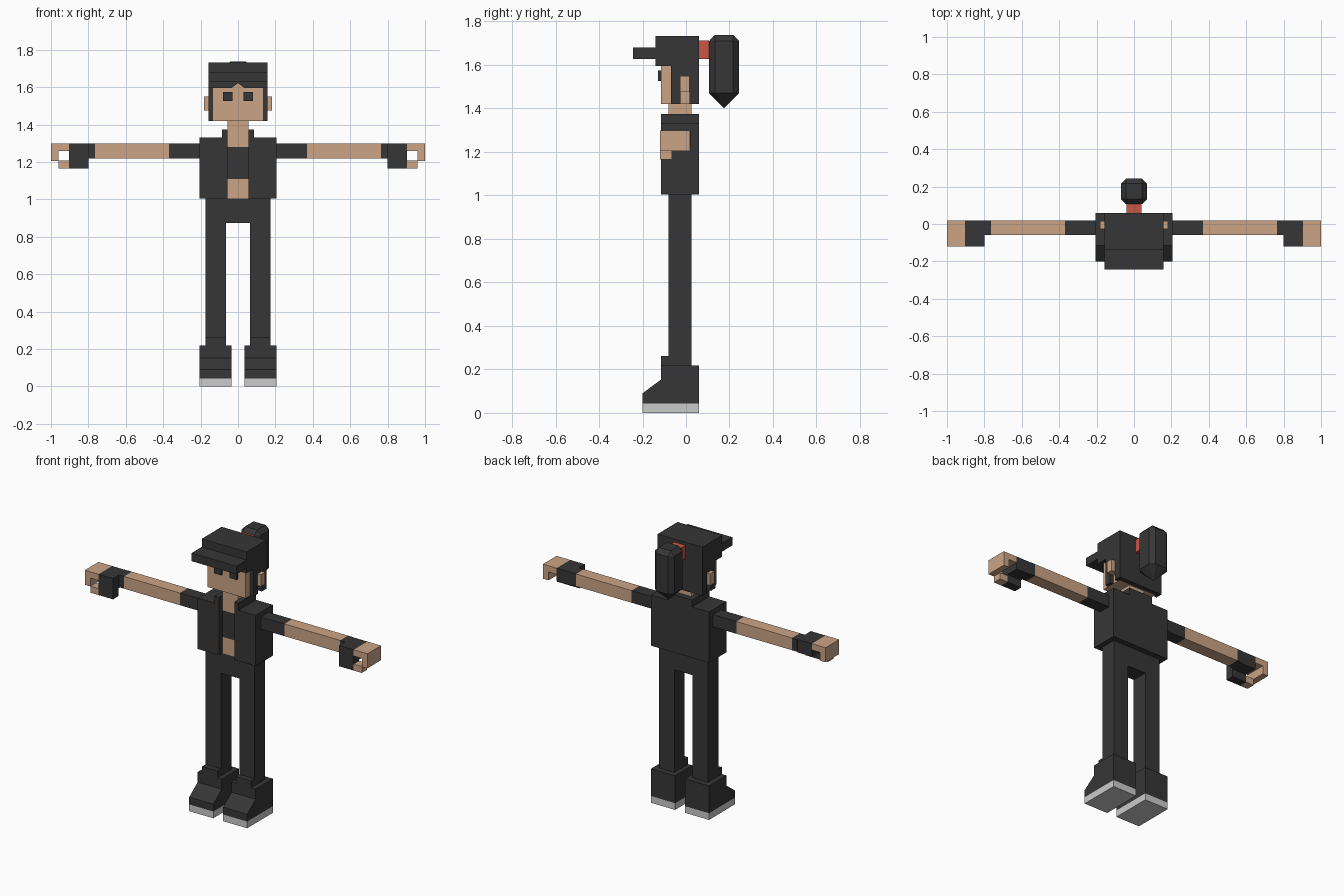
import bpy
import bmesh

if "Cube" in bpy.data.objects:
    bpy.data.objects.remove(bpy.data.objects["Cube"])


def material(name, rgb):
    m = bpy.data.materials.new(name)
    m.diffuse_color = (*rgb, 1)
    m.use_nodes = True
    m.node_tree.nodes["Principled BSDF"].inputs["Base Color"].default_value = m.diffuse_color
    return m


BLACK = material("black cloth", (0.037, 0.037, 0.037))
SKIN = material("skin", (0.60, 0.375, 0.24))
RED = material("red band", (0.60, 0.09, 0.06))
GREY = material("light grey sole", (0.60, 0.60, 0.60))


def finish(name, bm, mat, mirror=False):
    bmesh.ops.recalc_face_normals(bm, faces=bm.faces)
    mesh = bpy.data.meshes.new(name)
    bm.to_mesh(mesh)
    bm.free()
    mesh.materials.append(mat)
    ob = bpy.data.objects.new(name, mesh)
    bpy.context.collection.objects.link(ob)
    if mirror:
        ob.modifiers.new("Mirror", 'MIRROR').use_mirror_merge = False
    return ob


def prism(name, profile, axis, a, b, mat, mirror=False):
    """Extrude a 2D profile along x (profile is y,z) or along y (profile is x,z)."""
    bm = bmesh.new()
    put = (lambda p, t: (t, *p)) if axis == 'x' else (lambda p, t: (p[0], t, p[1]))
    lo = [bm.verts.new(put(p, a)) for p in profile]
    hi = [bm.verts.new(put(p, b)) for p in profile]
    bm.faces.new(lo)
    bm.faces.new(hi[::-1])
    n = len(profile)
    for i in range(n):
        j = (i + 1) % n
        bm.faces.new((lo[i], lo[j], hi[j], hi[i]))
    return finish(name, bm, mat, mirror)


def box(name, x, y, z, mat, mirror=False):
    rect = [(y[0], z[0]), (y[1], z[0]), (y[1], z[1]), (y[0], z[1])]
    return prism(name, rect, 'x', x[0], x[1], mat, mirror)


# Shoes, with a sloped toe and a raised tongue
box("sole", (0.035, 0.205), (-0.20, 0.06), (0, 0.043), GREY, True)
prism("shoe", [(-0.20, 0.043), (0.06, 0.043), (0.06, 0.218), (-0.115, 0.218),
               (-0.115, 0.153), (-0.20, 0.09)], 'x', 0.035, 0.205, BLACK, True)
box("shoe_tongue", (0.065, 0.173), (-0.115, -0.08), (0.20, 0.262), BLACK, True)

# Trousers
box("leg", (0.065, 0.173), (-0.08, 0.025), (0.20, 0.875), BLACK, True)
box("hips", (-0.173, 0.173), (-0.08, 0.025), (0.875, 1.005), BLACK)

# Torso showing through the open jacket
box("belly", (-0.055, 0.055), (-0.08, 0.025), (1.005, 1.11), SKIN)
box("crop_top", (-0.055, 0.055), (-0.08, 0.025), (1.11, 1.28), BLACK)
box("neck", (-0.055, 0.055), (-0.08, 0.025), (1.28, 1.42), SKIN)

# Jacket
box("jacket_side", (0.055, 0.205), (-0.115, 0.06), (1.005, 1.33), BLACK, True)
box("jacket_back", (-0.055, 0.055), (0.025, 0.06), (1.005, 1.375), BLACK)
box("collar_side", (0.055, 0.085), (-0.115, 0.06), (1.33, 1.375), BLACK, True)

# Arms
box("sleeve", (0.205, 0.37), (-0.06, 0.02), (1.22, 1.298), BLACK, True)
box("arm", (0.37, 0.765), (-0.06, 0.02), (1.22, 1.298), SKIN, True)
box("glove_cuff", (0.765, 0.80), (-0.06, 0.02), (1.22, 1.298), BLACK, True)

# Gloves and curled fingers
box("glove_palm", (0.80, 0.903), (-0.12, 0.018), (1.215, 1.298), BLACK, True)
box("glove_thumb_base", (0.80, 0.903), (-0.12, -0.065), (1.165, 1.215), BLACK, True)
prism("fingers", [(0.903, 1.298), (1.0, 1.298), (1.0, 1.205), (0.96, 1.205),
                  (0.96, 1.258), (0.903, 1.258)], 'y', -0.12, 0.018, SKIN, True)
box("thumb", (0.903, 0.96), (-0.12, -0.065), (1.165, 1.207), SKIN, True)

# Head
box("head", (-0.135, 0.135), (-0.115, 0.03), (1.42, 1.63), SKIN)
box("eye", (0.03, 0.08), (-0.128, -0.112), (1.527, 1.575), BLACK, True)
box("ear", (0.135, 0.182), (-0.028, 0.015), (1.475, 1.55), SKIN, True)

# Hair: sides notched under the ears, back, and a parted fringe
prism("hair_side", [(-0.14, 1.63), (-0.14, 1.595), (-0.07, 1.595), (-0.07, 1.42),
                    (-0.026, 1.42), (-0.026, 1.475), (0.015, 1.475), (0.015, 1.42),
                    (0.06, 1.42), (0.06, 1.63)], 'x', 0.135, 0.158, BLACK, True)
box("hair_back", (-0.135, 0.135), (0.03, 0.06), (1.42, 1.63), BLACK)
prism("fringe", [(-0.135, 1.595), (-0.035, 1.595), (0, 1.622), (0.035, 1.595),
                 (0.135, 1.595), (0.135, 1.63), (-0.135, 1.63)],
      'y', -0.14, -0.115, BLACK)

# Cap
box("cap_crown", (-0.158, 0.158), (-0.14, 0.06), (1.63, 1.732), BLACK)
box("cap_brim", (-0.158, 0.158), (-0.243, -0.14), (1.628, 1.68), BLACK)

# Ponytail: bevelled column ending in a point
box("hair_band", (-0.04, 0.04), (0.06, 0.106), (1.627, 1.712), RED)
bm = bmesh.new()
R, C, Y = 0.069, 0.042, 0.175
octagon = [(R, -C), (R, C), (C, R), (-C, R), (-R, C), (-R, -C), (-C, -R), (C, -R)]
low = [bm.verts.new((x, Y + y, 1.47)) for x, y in octagon]
high = [bm.verts.new((x, Y + y, 1.71)) for x, y in octagon]
top = [bm.verts.new((x * C, Y + y * C, 1.738)) for x, y in ((1, -1), (1, 1), (-1, 1), (-1, -1))]
tip = bm.verts.new((0, Y, 1.40))
bm.faces.new(top)
for i in range(8):
    j = (i + 1) % 8
    bm.faces.new((low[i], low[j], high[j], high[i]))
    bm.faces.new((tip, low[j], low[i]))
for k in range(4):
    a, b, c = high[2 * k], high[2 * k + 1], high[(2 * k + 2) % 8]
    bm.faces.new((a, b, top[(k + 1) % 4], top[k]))
    bm.faces.new((b, c, top[(k + 1) % 4]))
finish("ponytail", bm, BLACK)
